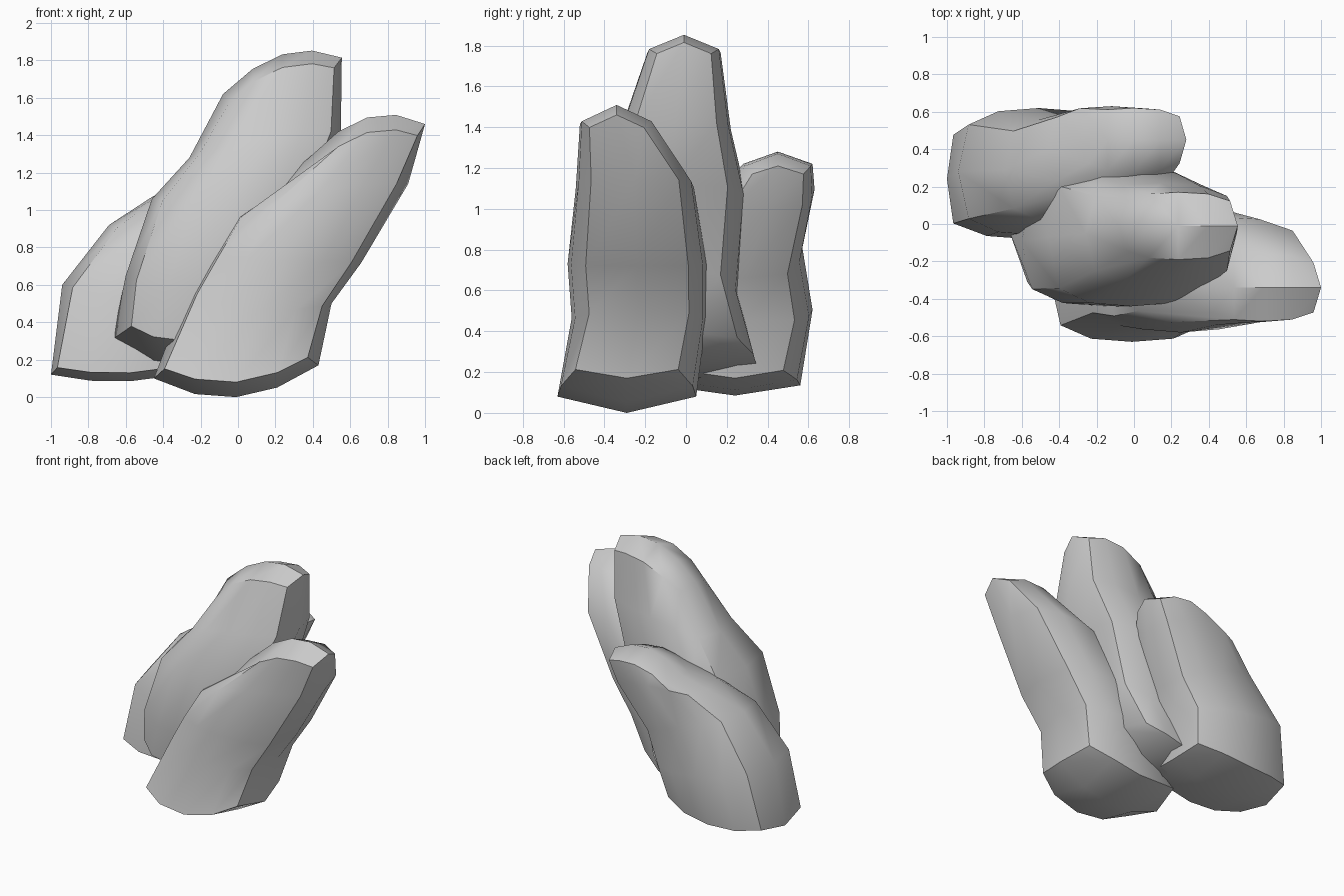
import bpy, bmesh

if "Cube" in bpy.data.objects:
    bpy.data.objects.remove(bpy.data.objects["Cube"])

US = (-1, -.5, 0, .5, 1)            # stations across each section
DEPTH = (.74, .95, 1, .95, .74)


def rock(name, sections, bottom, top, inset=.87):
    """Loft a leaning rock. Section: left x,z, right x,z, centre y, half depth.
    bottom: cap bulge, front rim lift, back rim lift. top: bulge, rim drop."""
    bm = bmesh.new()
    n = len(sections) - 1
    rings = []
    for k, (xl, zl, xr, zr, yc, d) in enumerate(sections):
        t = k / n
        bulge = -bottom[0] * (1 - t) + top[0] * t
        edge = inset if k == 0 else .87
        edge_u = (-edge, -.5, 0, .5, edge)

        def point(u, y, dz=0):
            f = (u + 1) / 2
            return bm.verts.new((xl + (xr - xl) * f, y,
                                 zl + (zr - zl) * f + bulge * (1 - u * u) + dz))

        rim_f, rim_b = bottom[1:] if k == 0 else (-top[1],) * 2 if k == n else (0, 0)
        front = [point(u, yc - d * p, rim_f) for u, p in zip(edge_u, DEPTH)]
        back = [point(u, yc + d * p, rim_b) for u, p in zip(edge_u, DEPTH)]
        left, right = point(-1, yc), point(1, yc)
        rings.append(front + [right] + back[::-1] + [left])
        # rounded caps: a middle ridge between front and back rims
        if k in (0, n):
            ridge = [left] + [point(u, yc) for u in US[1:4]] + [right]
            for row in (front, back):
                for i in range(4):
                    bm.faces.new((row[i], row[i + 1], ridge[i + 1], ridge[i]))
    # side walls
    for a, b in zip(rings, rings[1:]):
        for i in range(12):
            j = (i + 1) % 12
            bm.faces.new((a[i], a[j], b[j], b[i]))
    bmesh.ops.recalc_face_normals(bm, faces=bm.faces)
    me = bpy.data.meshes.new(name)
    bm.to_mesh(me)
    bm.free()
    ob = bpy.data.objects.new(name, me)
    bpy.context.collection.objects.link(ob)
    bpy.ops.object.select_all(action='DESELECT')
    ob.select_set(True)
    bpy.context.view_layer.objects.active = ob
    bpy.ops.object.shade_smooth_by_angle(angle=0.75)


# front rock, leaning furthest to the right
rock("front_rock", [
    (-.45, .10, .43, .17, -.29, .34),
    (-.27, .57, .50, .50, -.23, .33),
    (-.16, .75, .66, .72, -.24, .34),
    (-.04, .94, .91, 1.14, -.25, .29),
    (.38, 1.28, 1.0, 1.46, -.34, .18)], (.135, .08, .08), (.125, .08))

# tall middle rock
rock("middle_rock", [
    (-.67, .31, .20, .40, -.03, .38),
    (-.60, .65, .28, .71, -.09, .35),
    (-.46, 1.06, .43, 1.12, -.07, .37),
    (-.26, 1.28, .55, 1.42, -.05, .27),
    (-.08, 1.62, .555, 1.815, -.01, .18)], (.20, .14, .06), (.115, .07), .77)

# short back rock
rock("back_rock", [
    (-1.0, .12, -.15, .17, .24, .32),
    (-.94, .60, -.08, .45, .28, .34),
    (-.69, .92, .02, .66, .29, .28),
    (-.46, 1.07, .22, 1.00, .40, .23),
    (-.28, 1.15, .28, 1.21, .45, .17)], (.06, .045, .05), (.1, .06), .92)
